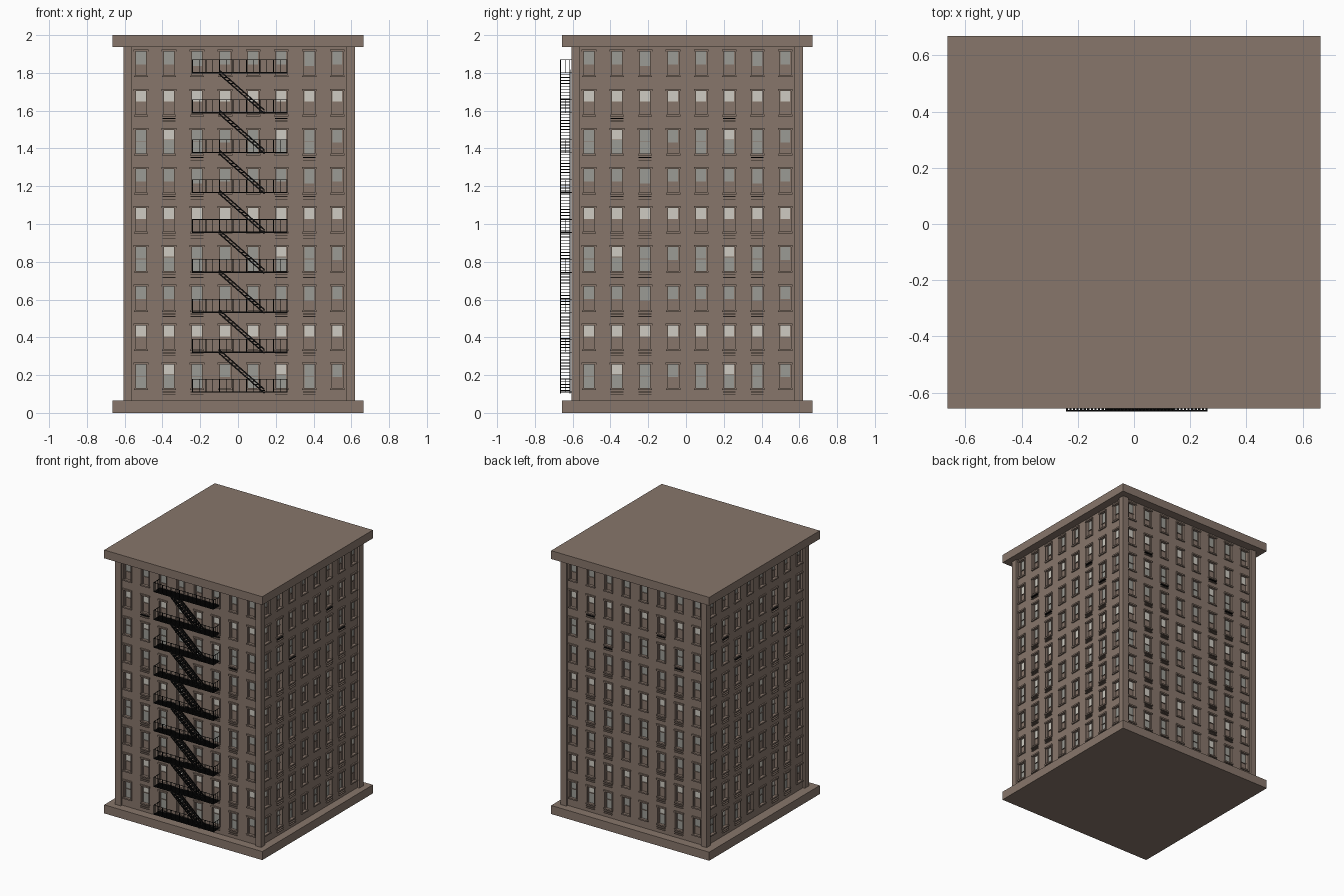
import bpy, bmesh, math
from mathutils import Matrix, Vector

if "Cube" in bpy.data.objects:
    bpy.data.objects.remove(bpy.data.objects["Cube"])


def material(name, rgb):
    m = bpy.data.materials.new(name)
    m.diffuse_color = (*rgb, 1)
    m.use_nodes = True
    m.node_tree.nodes["Principled BSDF"].inputs["Base Color"].default_value = m.diffuse_color
    return m


BROWN = material("brown stone", (0.245, 0.182, 0.146))
GLASS = material("grey glass", (0.33, 0.33, 0.30))
BLIND = material("pale blind", (0.62, 0.60, 0.54))
IRON = material("black iron", (0.004, 0.004, 0.004))
MATS = [BROWN, GLASS, BLIND, IRON]


def box(bm, x0, x1, y0, y1, z0, z1, mat=0):
    size = Matrix.Diagonal((x1 - x0, y1 - y0, z1 - z0, 1))
    place = Matrix.Translation(((x0 + x1) / 2, (y0 + y1) / 2, (z0 + z1) / 2))
    r = bmesh.ops.create_cube(bm, size=1, matrix=place @ size)
    for f in {f for v in r["verts"] for f in v.link_faces}:
        f.material_index = mat


def quad(bm, pts, mat=0):
    f = bm.faces.new([bm.verts.new(p) for p in pts])
    f.material_index = mat


def mesh_from(bm, name):
    me = bpy.data.meshes.new(name)
    bm.to_mesh(me)
    bm.free()
    for m in MATS:
        me.materials.append(m)
    return me


def add(me, name, matrix=None):
    ob = bpy.data.objects.new(name, me)
    if matrix:
        ob.matrix_world = matrix
    bpy.context.collection.objects.link(ob)
    return ob


CX, CY = 0.006, 0.006          # centre of the tower
WALL, POST = 0.597, 0.613      # half widths to wall and to corner posts
Z0, Z1 = 0.065, 1.937
COLS, ROWS = 8, 9
cols = [(i - 3.5) * 0.1485 for i in range(COLS)]
tops = [0.260 + 0.207 * i for i in range(ROWS)]
HW, HH = 0.030, 0.132          # opening half width and height
REVEAL = 0.016

# Base slab and cornice slab
for name, a, b in (("base_slab", 0, Z0), ("roof_slab", Z1, 2.0)):
    bm = bmesh.new()
    box(bm, -0.664, 0.664, -0.657, 0.670, a, b)
    add(mesh_from(bm, name), name)

# Corner posts
bm = bmesh.new()
for sx in (-1, 1):
    for sy in (-1, 1):
        xs = sorted((CX + sx * POST, CX + sx * (POST - 0.047)))
        ys = sorted((CY + sy * POST, CY + sy * (POST - 0.047)))
        box(bm, *xs, *ys, Z0, Z1)
add(mesh_from(bm, "corner_posts"), "corner_posts")

# One facade facing -y: wall with openings cut through it and reveals
wall = bmesh.new()
xs = sorted([-WALL, WALL] + [c + s * HW for c in cols for s in (-1, 1)])
zs = sorted([Z0, Z1] + tops + [t - HH for t in tops])
yw, yg = -WALL, -WALL + REVEAL
for i in range(len(xs) - 1):
    for j in range(len(zs) - 1):
        a, b, c, d = xs[i], xs[i + 1], zs[j], zs[j + 1]
        if i % 2 and j % 2:
            quad(wall, [(a, yw, c), (a, yw, d), (a, yg, d), (a, yg, c)])
            quad(wall, [(b, yw, c), (b, yg, c), (b, yg, d), (b, yw, d)])
            quad(wall, [(a, yw, c), (a, yg, c), (b, yg, c), (b, yw, c)])
            quad(wall, [(a, yw, d), (b, yw, d), (b, yg, d), (a, yg, d)])
        else:
            quad(wall, [(a, yw, c), (b, yw, c), (b, yw, d), (a, yw, d)])

# Pane pattern repeats every 3 rows and 4 columns: (upper, lower) material, split
PATTERN = [
    [(1, 0, .55), (1, 0, .55), (1, 0, .62), (1, 0, .55)],
    [(2, 0, .48), (2, 0, .48), (2, 0, .48), (2, 0, .48)],
    [(1, 1, .50), (2, 1, .42), (1, 1, .50), (1, 0, .55)],
]
panes, trim, ledges = bmesh.new(), bmesh.new(), bmesh.new()
for j, t in enumerate(tops):
    r = ROWS - 1 - j
    for i, c in enumerate(cols):
        up, low, split = PATTERN[r % 3][i % 4]
        zb, zm = t - HH, t - HH * split
        # Panes
        quad(panes, [(c - HW, yg, zm), (c + HW, yg, zm), (c + HW, yg, t), (c - HW, yg, t)], up)
        quad(panes, [(c - HW, yg, zb), (c + HW, yg, zb), (c + HW, yg, zm), (c - HW, yg, zm)], low)
        # Surround: jambs, lintel, sill, meeting rail and sash edges
        for s in (-1, 1):
            e = sorted((c + s * HW, c + s * (HW + 0.006)))
            box(trim, *e, yw - 0.006, yw + 0.004, zb, t)
            e = sorted((c + s * HW, c + s * (HW - 0.004)))
            box(trim, *e, yg - 0.006, yg, zb, t)
        box(trim, c - 0.039, c + 0.039, yw - 0.010, yw + 0.004, t - 0.004, t + 0.007)
        box(trim, c - 0.038, c + 0.038, yw - 0.010, yw + 0.004, zb - 0.007, zb + 0.003)
        box(trim, c - HW, c + HW, yg - 0.006, yg, zm - 0.002, zm + 0.002)
        # Ledges under the middle windows, a few in iron
        if r >= 1 and i % 4 in (1, 2):
            iron = (r, i % 4) in ((1, 1), (2, 2))
            if iron or r >= 3:
                for k in (0.016, 0.030):
                    box(ledges, c - 0.034, c + 0.034, yw - 0.012, yw + 0.002,
                        zb - k - 0.004, zb - k, 3 if iron and k < 0.02 else 0)

parts = [(mesh_from(wall, "wall"), "wall"), (mesh_from(panes, "window_panes"), "window_panes"),
         (mesh_from(trim, "window_trim"), "window_trim"), (mesh_from(ledges, "window_ledges"), "window_ledges")]
for k, side in enumerate(("front", "right", "back", "left")):
    m = Matrix.Translation((CX, CY, 0)) @ Matrix.Rotation(k * math.pi / 2, 4, 'Z')
    for me, name in parts:
        add(me, side + "_" + name, m)

# Fire escape: platforms with slatted floors and railings
FX0, FX1, FY0, FY1 = -0.243, 0.262, -0.667, CY - WALL
levels = [0.110 + 0.2113 * i for i in range(9)]
T = 0.0025
plat, rail, stair = bmesh.new(), bmesh.new(), bmesh.new()
for z in levels:
    for y in (FY0, FY1 - 0.006):
        box(plat, FX0, FX1, y, y + 0.005, z - 0.003, z + 0.004, 3)
    for k in range(40):
        x = FX0 + (FX1 - FX0 - 0.008) * k / 39
        box(plat, x, x + 0.008, FY0, FY1, z - 0.002, z + 0.002, 3)
    # Top rail on three sides
    box(rail, FX0, FX1, FY0, FY0 + T, z + 0.067, z + 0.070, 3)
    for x in (FX0, FX1 - T):
        box(rail, x, x + T, FY0, FY1, z + 0.067, z + 0.070, 3)
        for k in range(1, 3):
            y = FY0 + (FY1 - FY0) * k / 3
            box(rail, x, x + T, y, y + T, z, z + 0.07, 3)
    # Balusters
    for k in range(15):
        x = FX0 + (FX1 - FX0 - 0.004) * k / 14
        box(rail, x, x + 0.004, FY0, FY0 + 0.004, z, z + 0.07, 3)

# Flights of stairs: sloped stringers and handrails with treads between
XB, XT, N = 0.140, -0.100, 13
SY0, SY1 = FY0 + 0.001, -0.612
for za, zb in zip(levels, levels[1:]):
    run, rise = XT - XB, zb - za
    length = math.hypot(run, rise)
    rot = Matrix.Rotation(math.atan2(-rise, -run), 4, 'Y').inverted()
    rot = Matrix.Rotation(math.atan2(rise, -run), 4, 'Y')
    for y in (SY0, SY1 - 0.005):
        for dz in (-0.006, 0.014):
            mid = Vector(((XB + XT) / 2, y + 0.0025, (za + zb) / 2 + dz))
            bmesh_m = Matrix.Translation(mid) @ rot @ Matrix.Diagonal((length, 0.005, 0.007, 1))
            r = bmesh.ops.create_cube(stair, size=1, matrix=bmesh_m)
            for f in {f for v in r["verts"] for f in v.link_faces}:
                f.material_index = 3
    for k in range(N):
        q = (k + 0.5) / N
        x, z = XB + run * q, za + rise * q
        box(stair, x - 0.012, x + 0.012, SY0, SY1, z - 0.002, z + 0.002, 3)

for bm, name in ((plat, "fire_escape_platforms"), (rail, "fire_escape_railings"), (stair, "fire_escape_stairs")):
    add(mesh_from(bm, name), name)
